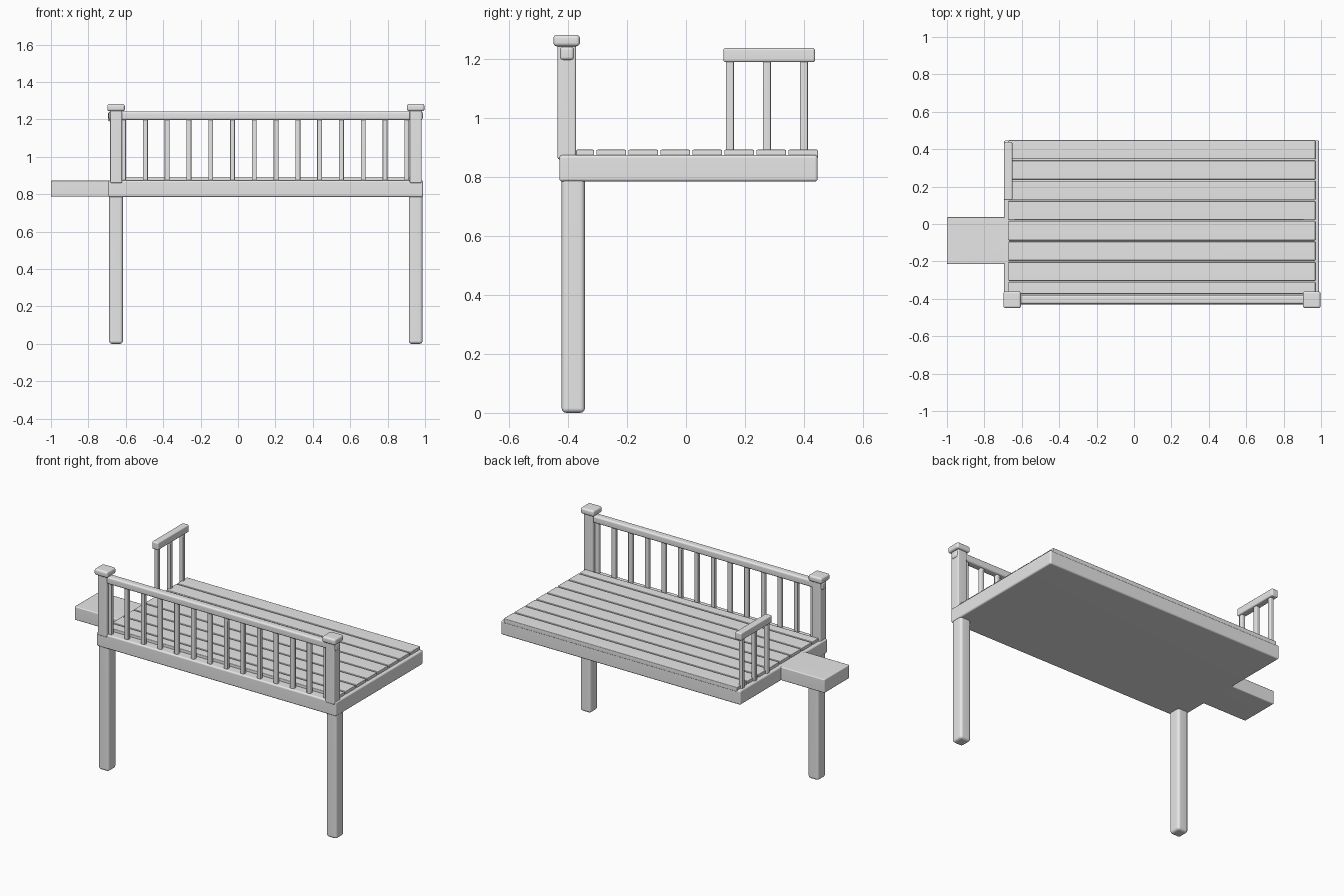
import bpy
import bmesh
from mathutils import Matrix, Vector

cube = bpy.data.objects.get("Cube")
if cube:
    bpy.data.objects.remove(cube, do_unlink=True)

grey = bpy.data.materials.new("plain_grey")
grey.use_nodes = True
grey.diffuse_color = (0.8, 0.8, 0.8, 1)
grey.node_tree.nodes["Principled BSDF"].inputs["Base Color"].default_value = (0.8, 0.8, 0.8, 1)


def block(name, x, y, z, bevel=0.006, segments=2):
    """Rounded box spanning the (low, high) ranges x, y and z."""
    low, high = (Vector(c) for c in zip(x, y, z))
    bm = bmesh.new()
    place = Matrix.Translation((low + high) / 2) @ Matrix.Diagonal(high - low).to_4x4()
    bmesh.ops.create_cube(bm, size=1, matrix=place)
    bmesh.ops.bevel(bm, geom=bm.edges[:], offset=bevel, segments=segments,
                    profile=0.5, affect='EDGES')
    for face in bm.faces:
        face.smooth = True
    mesh = bpy.data.meshes.new(name)
    bm.to_mesh(mesh)
    bm.free()
    mesh.materials.append(grey)
    obj = bpy.data.objects.new(name, mesh)
    bpy.context.collection.objects.link(obj)
    # Weighted normals keep the large faces flat and the corners soft
    obj.modifiers.new("weighted_normals", 'WEIGHTED_NORMAL')
    return obj


def around(centre, half):
    return centre - half, centre + half


# Platform and the small step on its right end
block("platform", (-0.695, 0.99), (-0.43, 0.447), (0.785, 0.875), 0.01, 3)
block("side_step", (-1.0, -0.66), (-0.215, 0.037), (0.787, 0.873), 0.006)

# Floor planks, the front one cut narrower
for i in range(8):
    back = 0.448 - i * 0.1085
    front = max(back - 0.101, -0.373)
    block(f"floor_plank_{i + 1}", (-0.672, 0.97), (front, back), (0.865, 0.893), 0.004)

# Front legs, posts and caps
for side, x in (("right", -0.652), ("left", 0.95)):
    block(f"{side}_leg", around(x, 0.037), (-0.422, -0.343), (0, 0.8), 0.016, 3)
    block(f"{side}_post", around(x, 0.032), (-0.436, -0.373), (0.86, 1.26), 0.007)
    block(f"{side}_post_cap", around(x, 0.047), (-0.45, -0.36), (1.244, 1.283), 0.012, 3)

# Front railing
block("front_rail", (-0.692, 0.988), (-0.428, -0.38), (1.197, 1.243), 0.011, 3)
for i in range(14):
    block(f"front_baluster_{i + 1}", around(-0.612 + i * 0.1165, 0.013),
          around(-0.404, 0.013), (0.86, 1.21), 0.005)

# Short railing at the back of the right end
block("side_rail", (-0.695, -0.65), (0.127, 0.438), (1.19, 1.238), 0.008, 3)
for i in range(3):
    block(f"side_baluster_{i + 1}", around(-0.672, 0.013),
          around(0.149 + i * 0.1255, 0.0135), (0.86, 1.2), 0.005)
